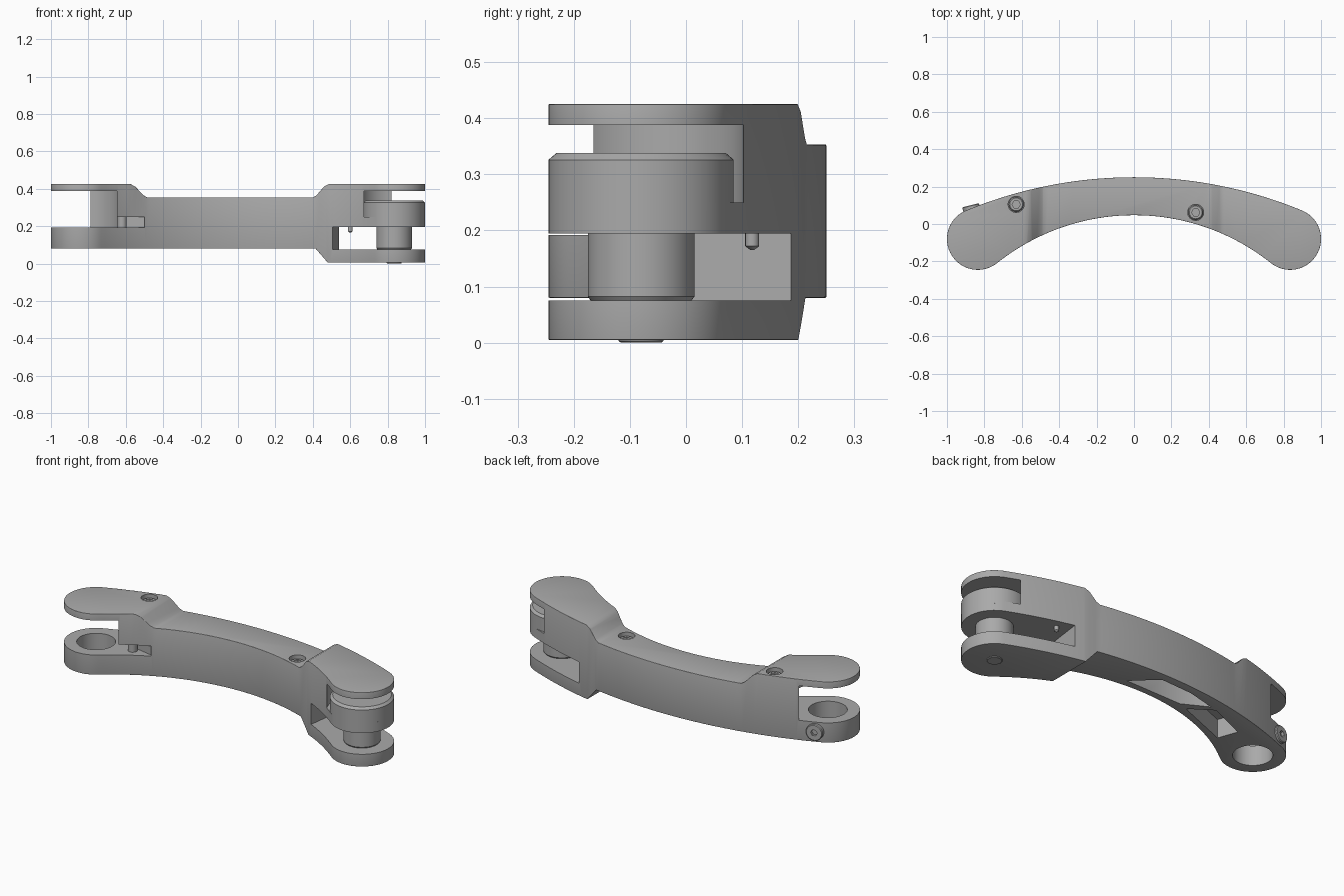
import bpy, bmesh
from math import sin, cos, pi, atan2, asin
from mathutils import Vector, Matrix

cube = bpy.data.objects.get("Cube")
if cube:
    bpy.data.objects.remove(cube, do_unlink=True)

grey = bpy.data.materials.new("satin_grey")
grey.use_nodes = True
grey.diffuse_color = (0.4, 0.4, 0.4, 1)
grey.node_tree.nodes["Principled BSDF"].inputs["Base Color"].default_value = (0.4, 0.4, 0.4, 1)

PX, PY, PR = 0.835, -0.08, 0.165       # pivot position and end radius
OUT_Y, IN_Y = 0.25, 0.047              # arc crowns at x = 0


def finish(name, bm):
    bmesh.ops.recalc_face_normals(bm, faces=bm.faces)
    mesh = bpy.data.meshes.new(name)
    bm.to_mesh(mesh)
    bm.free()
    mesh.materials.append(grey)
    obj = bpy.data.objects.new(name, mesh)
    bpy.context.collection.objects.link(obj)
    return obj


def prism(name, pts, lo, hi, axis="z"):
    """Extrude a flat outline along z, or an xz profile along y."""
    place = (lambda a, b, c: (a, b, c)) if axis == "z" else (lambda a, b, c: (a, c, b))
    bm = bmesh.new()
    low = [bm.verts.new(place(a, b, lo)) for a, b in pts]
    high = [bm.verts.new(place(a, b, hi)) for a, b in pts]
    bm.faces.new(low)
    bm.faces.new(high)
    for i in range(len(pts)):
        j = (i + 1) % len(pts)
        bm.faces.new((low[i], low[j], high[j], high[i]))
    return finish(name, bm)


def turned(name, x, y, profile, seg=64):
    """Turn a (radius, z) profile about a vertical axis and cap it."""
    bm = bmesh.new()
    rings = [[bm.verts.new((x + r * cos(2 * pi * i / seg), y + r * sin(2 * pi * i / seg), z))
              for i in range(seg)] for r, z in profile]
    for a, b in zip(rings, rings[1:]):
        for i in range(seg):
            j = (i + 1) % seg
            bm.faces.new((a[i], a[j], b[j], b[i]))
    bm.faces.new(rings[0])
    bm.faces.new(rings[-1])
    return finish(name, bm)


def apply(obj, mod):
    bpy.context.view_layer.objects.active = obj
    bpy.ops.object.modifier_apply(modifier=mod.name)


def boolean(obj, tool, operation="DIFFERENCE"):
    mod = obj.modifiers.new("cut", "BOOLEAN")
    mod.operation, mod.object, mod.solver = operation, tool, "EXACT"
    apply(obj, mod)
    bpy.data.objects.remove(tool, do_unlink=True)


def arc(cx, cy, r, a, b, n):
    return [(cx + r * cos(a + (b - a) * i / n), cy + r * sin(a + (b - a) * i / n))
            for i in range(n + 1)]


# Curved outline: two arcs tangent to the round ends
d = OUT_Y - PY
R = (PX ** 2 + d ** 2 - PR ** 2) / (2 * (d - PR))
e = IN_Y - PY
r = (PX ** 2 + e ** 2 - PR ** 2) / (2 * (e + PR))
outer = asin(PX / (R - PR))
inner = asin(PX / (r + PR))
outline = arc(0, OUT_Y - R, R, pi / 2 + outer, pi / 2 - outer, 56)
outline += arc(PX, PY, PR, pi / 2 - outer, -pi / 2 - inner, 40)[1:]
outline += arc(0, IN_Y - r, r, pi / 2 - inner, pi / 2 + inner, 56)[1:]
outline += arc(-PX, PY, PR, -pi / 2 + inner, -pi * 1.5 + outer, 40)[1:-1]

# Link body: outline crossed with the stepped side profile
body = prism("link_body", outline, -0.1, 0.6)
side = [(-1.1, 0.08), (0.415, 0.08), (0.48, 0.005), (1.1, 0.005), (1.1, 0.425),
        (0.485, 0.425), (0.46, 0.412), (0.42, 0.365), (0.4, 0.353),
        (-0.485, 0.353), (-0.505, 0.365), (-0.55, 0.412), (-0.575, 0.425), (-1.1, 0.425)]
boolean(body, prism("side_profile", side, -0.6, 0.6, "y"), "INTERSECT")

# Rounded rims
bevel = body.modifiers.new("rim", "BEVEL")
bevel.width, bevel.segments = 0.01, 3
bevel.limit_method, bevel.angle_limit = "ANGLE", 1.05
apply(body, bevel)

# Fork gaps around the two pivots
boolean(body, turned("right_fork_gap", -PX, PY, [(0.2, 0.192), (0.2, 0.388)], 96))
boolean(body, turned("left_barrel_gap", PX, PY, [(0.183, 0.25), (0.183, 0.388)], 96))
slot = [(0.475, -0.3), (0.555, 0.3), (1.2, 0.3), (1.2, -0.3)]
boolean(body, prism("left_lower_slot", slot, 0.075, 0.195))

# Pivot bore and stop notch on the right end
boolean(body, turned("pivot_bore", -PX, PY, [(0.1, 0), (0.1, 0.25)]))
notch = [(-0.72, -0.3), (-0.5, -0.3), (-0.5, -0.055), (-0.67, -0.02)]
boolean(body, prism("stop_notch", notch, 0.192, 0.25))

# Weight-saving pockets underneath
pockets = [
    [(0.118, 0.085), (-0.01, 0.205), (-0.2, 0.195), (-0.37, 0.155), (-0.23, 0.08)],
    [(-0.285, 0.06), (-0.41, 0.145), (-0.63, 0.05), (-0.59, -0.06)],
]
for pts, top in zip(pockets, (0.3, 0.185)):
    boolean(body, prism("pocket", pts, 0, top))

# Countersunk screw seats on top, each with a screw
for name, x, y, top in (("right_screw", -0.63, 0.105, 0.425), ("left_screw", 0.33, 0.062, 0.353)):
    boolean(body, turned("seat", x, y, [(0.043, top - 0.05), (0.043, top + 0.1)], 32))
    screw = turned(name, x, y, [(0.04, top - 0.055), (0.04, top - 0.025), (0.034, top - 0.018)], 32)
    boolean(screw, turned("socket", x, y, [(0.022, top - 0.045), (0.022, top)], 6))

# Knuckle barrel, spool and pivot pin on the left end
barrel = turned("knuckle_barrel", PX, PY, [(PR, 0.235), (PR, 0.326), (PR - 0.014, 0.338)])
spool = turned("pivot_spool", PX, PY, [(0.086, 0.07), (0.095, 0.082), (0.095, 0.2)])
pin = turned("pivot_pin", PX, PY, [(0.036, 0), (0.04, 0.003), (0.04, 0.03)], 32)
stop = turned("stop_pin", 0.6, 0.118, [(0.003, 0.165), (0.0125, 0.172), (0.0125, 0.21)], 16)
turned("notch_pin", -0.62, -0.06, [(0.025, 0.19), (0.025, 0.255)], 24)

# Set screw through the outer wall at the right end
plug = turned("set_screw", 0, 0, [(0.046, -0.05), (0.046, 0.012), (0.042, 0.016)], 32)
boolean(plug, turned("socket", 0, 0, [(0.018, 0.0), (0.018, 0.1)], 6))
normal = Vector((-0.24, 0.97, 0)).normalized()
spot = Vector((-0.87, 0.085, 0.138))
plug.data.transform(Matrix.Translation(spot) @ normal.to_track_quat("Z", "Y").to_matrix().to_4x4())

# Smooth shading with crisp edges
for obj in bpy.context.collection.objects:
    if obj.type == "MESH" and grey.name in obj.data.materials:
        bpy.ops.object.select_all(action="DESELECT")
        obj.select_set(True)
        bpy.context.view_layer.objects.active = obj
        bpy.ops.object.shade_smooth_by_angle(angle=0.6)
